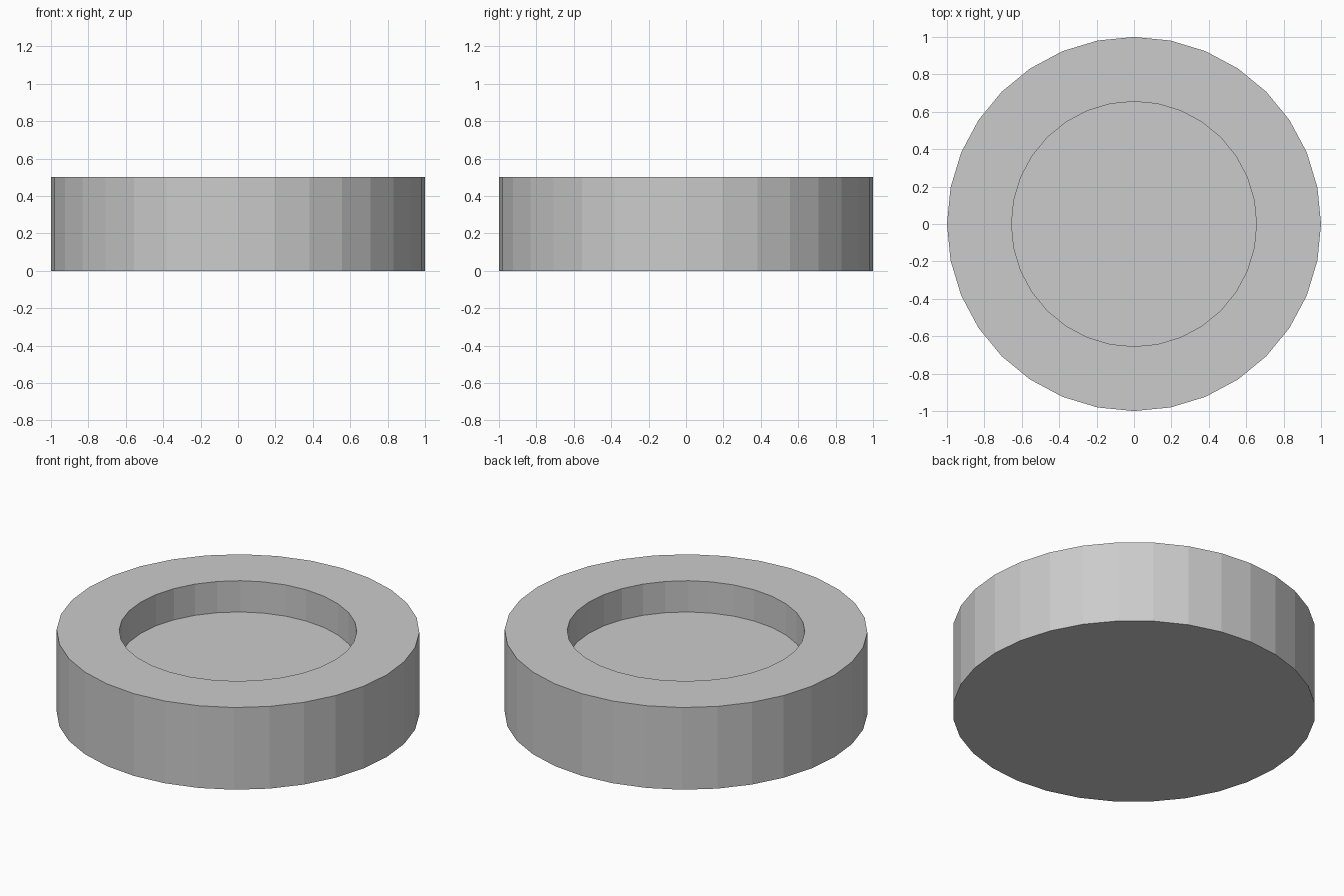
import bpy, bmesh
from mathutils import Vector

if "Cube" in bpy.data.objects:
    bpy.data.objects.remove(bpy.data.objects["Cube"])

SIDES = 32
RADIUS, HEIGHT = 1.0, 0.5
RECESS_RADIUS, RECESS_DEPTH = 0.655, 0.19

bm = bmesh.new()

# Solid disc standing on the ground
bmesh.ops.create_cone(bm, cap_ends=True, segments=SIDES,
                      radius1=RADIUS, radius2=RADIUS, depth=HEIGHT)
bmesh.ops.translate(bm, verts=bm.verts, vec=Vector((0, 0, HEIGHT / 2)))
top = next(f for f in bm.faces if f.normal.z > 0.9)

# Flat rim around the top
top = bmesh.ops.extrude_discrete_faces(bm, faces=[top])["faces"][0]
s = RECESS_RADIUS / RADIUS
bmesh.ops.scale(bm, verts=top.verts, vec=Vector((s, s, 1)))

# Sunken round floor
top = bmesh.ops.extrude_discrete_faces(bm, faces=[top])["faces"][0]
bmesh.ops.translate(bm, verts=top.verts, vec=Vector((0, 0, -RECESS_DEPTH)))

bmesh.ops.recalc_face_normals(bm, faces=bm.faces)
mesh = bpy.data.meshes.new("recessed_disc")
bm.to_mesh(mesh)
bm.free()
bpy.context.collection.objects.link(bpy.data.objects.new("recessed_disc", mesh))
